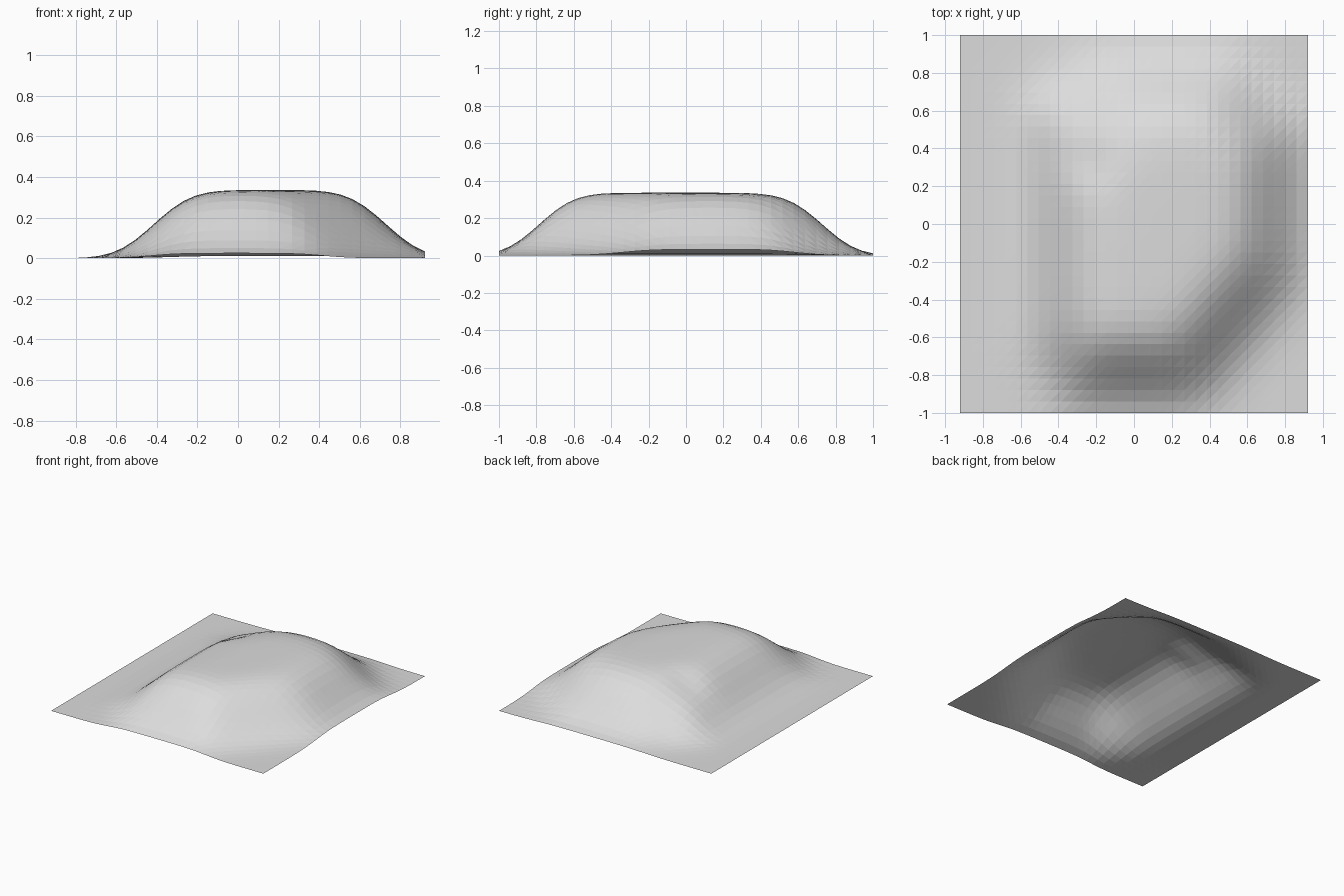
import bpy
import bmesh
import math
from mathutils import Vector, Matrix

if "Cube" in bpy.data.objects:
    bpy.data.objects.remove(bpy.data.objects["Cube"], do_unlink=True)

HALF_X, HALF_Y = 0.92, 1.0
HEIGHT = 0.336
SPREAD = 0.148    # softness of the hillside
BLEND = 0.05      # rounding between neighbouring sides

# Sides of the hill at half height: outward direction, offset, steepness
SIDES = [
    ((-1, 0), 0.415, 1.0),
    ((1, 0), 0.73, 1.0),
    ((0, -1), 0.785, 1.0),
    ((0, 1), 0.73, 1.0),
    ((0.78, -0.62), 0.71, 1.0),
    ((-0.8, -0.6), 0.7, 1.0),
    ((0.7, 0.7), 0.84, 1.0),
    ((-0.7, 0.7), 0.59, 0.8),
]


def bump(x, y, cx, cy, radius):
    return math.exp(-((x - cx) ** 2 + (y - cy) ** 2) / radius ** 2)


def hill_height(x, y):
    """Flat-topped hill: bell-curve slope over a soft minimum of side distances."""
    p = Vector((x, y))
    total = 0.0
    for direction, offset, steep in SIDES:
        d = (offset - p.dot(Vector(direction).normalized())) * steep
        total += math.exp(-d / BLEND)
    depth = -BLEND * math.log(total)
    z = HEIGHT * 0.5 * (1 + math.erf(depth / (SPREAD * math.sqrt(2))))
    # Faint shelf and hollow on the back corner
    z += 0.03 * bump(x, y, -0.4, 0.57, 0.16) - 0.025 * bump(x, y, -0.24, 0.32, 0.13)
    return min(max(z, 0.0), HEIGHT)


# Ground colour
grey = bpy.data.materials.new("light_grey")
grey.use_nodes = True
colour = (0.72, 0.72, 0.72, 1)
grey.diffuse_color = colour
grey.node_tree.nodes["Principled BSDF"].inputs["Base Color"].default_value = colour

# Terrain sheet, faceted
bm = bmesh.new()
bmesh.ops.create_grid(bm, x_segments=31, y_segments=33, size=1.0,
                      matrix=Matrix.Diagonal((HALF_X, HALF_Y, 1, 1)))
for v in bm.verts:
    v.co.z = hill_height(v.co.x, v.co.y)
bmesh.ops.triangulate(bm, faces=bm.faces[:], quad_method='FIXED')
mesh = bpy.data.meshes.new("terrain_hill")
bm.to_mesh(mesh)
bm.free()
mesh.materials.append(grey)
terrain = bpy.data.objects.new("terrain_hill", mesh)
bpy.context.collection.objects.link(terrain)
